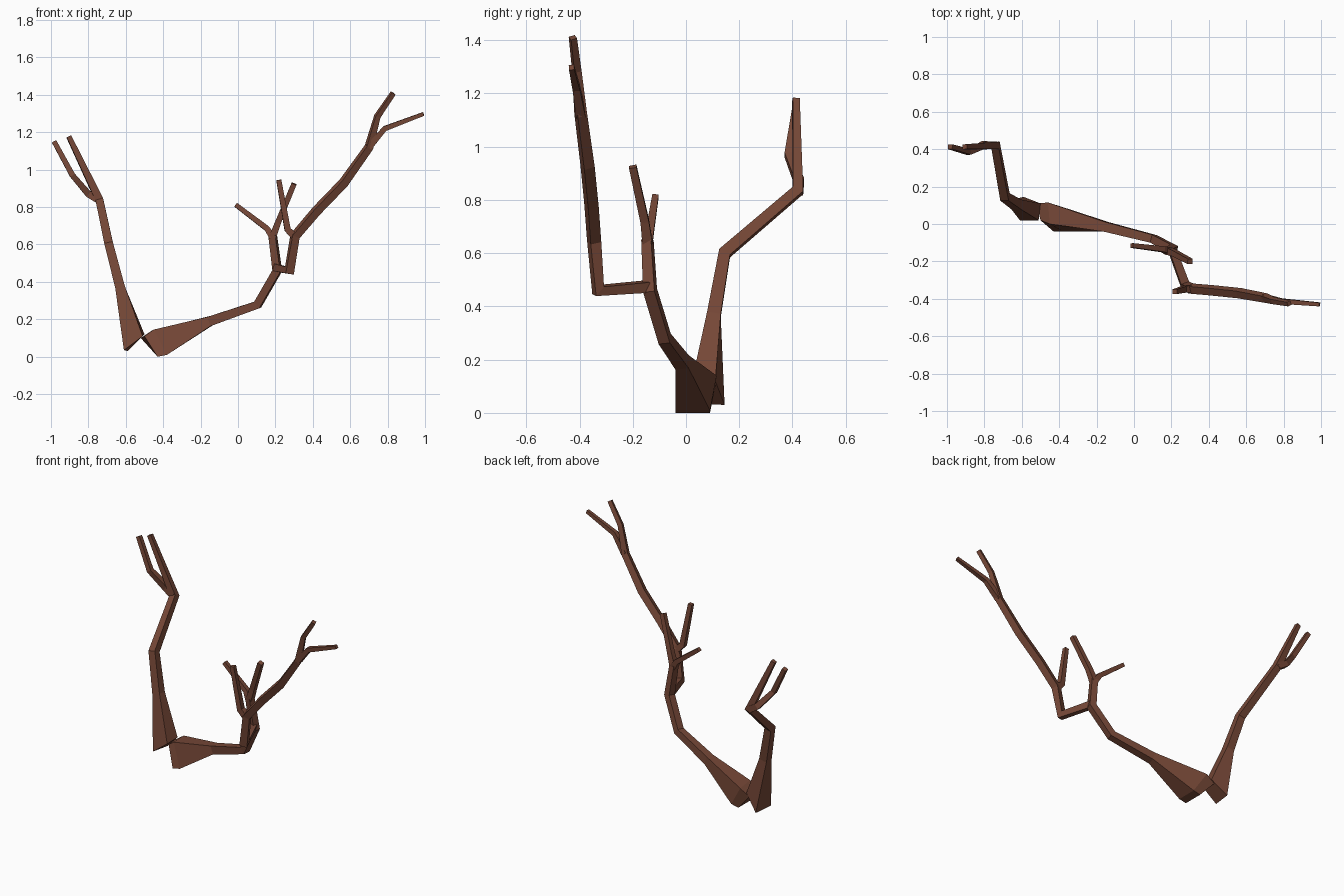
import bpy, bmesh
from mathutils import Vector

bark = bpy.data.materials.new("brown bark")
bark.diffuse_color = (0.18, 0.064, 0.038, 1)


def limb(name, path, base=()):
    """Square tapered tube. path = (x, y, z, half width); base = explicit first rings."""
    pts = [Vector(p[:3]) for p in path]
    bm = bmesh.new()
    rings = [[bm.verts.new(c) for c in r] for r in base]
    u = Vector((0, 1, 0))
    for i, p in enumerate(pts):
        a = (p - pts[i - 1]).normalized() if i else None
        b = (pts[i + 1] - p).normalized() if i < len(pts) - 1 else None
        t = ((a or b) + (b or a)).normalized()
        u = (u - t * u.dot(t)).normalized()
        v = t.cross(u)
        h = path[i][3]
        rings.append([bm.verts.new(p + u * (h * s) + v * (h * k))
                      for s, k in ((1, 1), (-1, 1), (-1, -1), (1, -1))])
    for r, q in zip(rings, rings[1:]):
        for k in range(4):
            j = (k + 1) % 4
            bm.faces.new((r[k], r[j], q[j], q[k]))
    bm.faces.new(rings[0])
    bm.faces.new(rings[-1])
    bmesh.ops.recalc_face_normals(bm, faces=bm.faces)
    me = bpy.data.meshes.new(name)
    bm.to_mesh(me)
    bm.free()
    me.materials.append(bark)
    bpy.context.collection.objects.link(bpy.data.objects.new(name, me))


# Left trunk with its flared foot and two twigs
limb("left_trunk",
     [(-.63, .105, .37, .026), (-.69, .145, .60, .023), (-.74, .42, .835, .021),
      (-.905, .413, 1.178, .013)],
     [[(-.59, .145, .03), (-.61, .02, .035), (-.51, .02, .11), (-.50, .11, .12)]])
limb("left_twig", [(-.74, .42, .835, .02), (-.80, .425, .87, .018),
                   (-.885, .385, .97, .015), (-.983, .413, 1.15, .013)])

# Right trunk with its flared foot, running up to the first fork
limb("right_trunk",
     [(-.15, -.015, .19, .026), (.105, -.08, .278, .022), (.21, -.135, .46, .022),
      (.185, -.145, .65, .019)],
     [[(-.52, .11, .10), (-.50, .02, .11), (-.43, -.04, .0), (-.43, .09, .0)],
      [(-.46, .115, .14), (-.45, .0, .145), (-.38, -.04, .01), (-.38, .09, .01)]])

# Twigs on the inner fork
limb("inner_twig_left", [(.185, -.145, .64, .019), (.155, -.135, .685, .015),
                         (-.012, -.115, .812, .012)])
limb("inner_twig_right", [(.185, -.145, .64, .019), (.215, -.155, .72, .016),
                          (.30, -.20, .925, .014)])

# Long outer branch leaving the fork forwards, then rising right
limb("outer_branch",
     [(.205, -.14, .475, .02), (.275, -.33, .46, .023), (.305, -.345, .645, .021),
      (.42, -.355, .78, .021), (.565, -.37, .93, .021), (.70, -.395, 1.12, .019),
      (.745, -.41, 1.285, .014), (.83, -.425, 1.41, .012)])
limb("outer_twig_low", [(.70, -.395, 1.12, .018), (.785, -.412, 1.22, .014),
                        (.992, -.43, 1.298, .010)])
limb("outer_twig_inner", [(.305, -.345, .64, .02), (.265, -.35, .68, .017),
                          (.218, -.362, .945, .013)])
